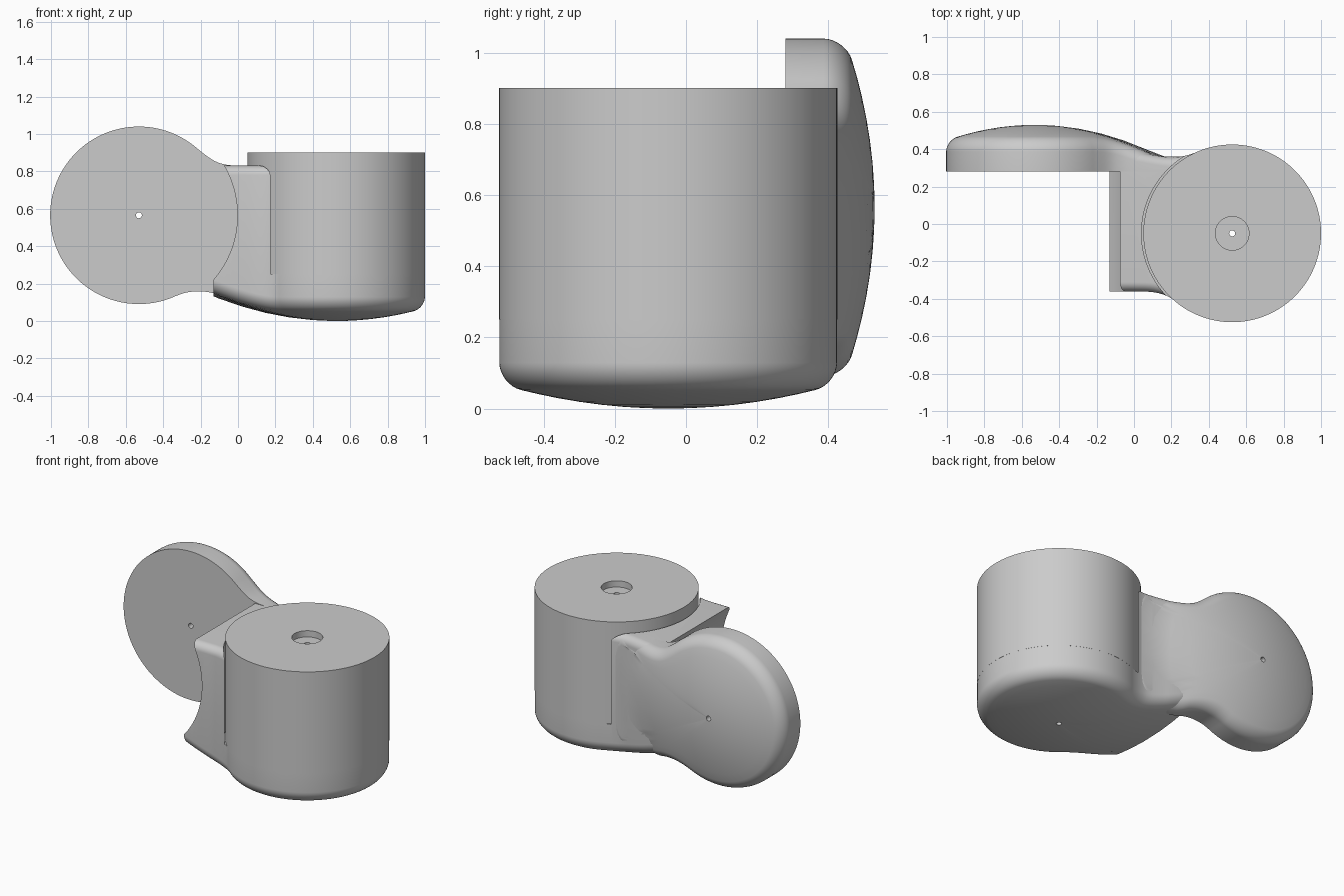
import bpy, bmesh, math
from mathutils import Vector, Matrix

cube = bpy.data.objects.get("Cube")
if cube:
    bpy.data.objects.remove(cube, do_unlink=True)

RADIUS = 0.475
DISC = Vector((-0.53, 0, 0.565))
DRUM = Vector((0.525, -0.05, 0))

grey = bpy.data.materials.new("plain grey")
grey.use_nodes = True
grey.diffuse_color = (0.6, 0.6, 0.6, 1)
grey.node_tree.nodes["Principled BSDF"].inputs["Base Color"].default_value = grey.diffuse_color


def make_object(name, bm):
    bmesh.ops.recalc_face_normals(bm, faces=bm.faces)
    if bm.calc_volume(signed=True) < 0:
        bmesh.ops.reverse_faces(bm, faces=bm.faces)
    mesh = bpy.data.meshes.new(name)
    bm.to_mesh(mesh)
    bm.free()
    mesh.materials.append(grey)
    obj = bpy.data.objects.new(name, mesh)
    bpy.context.collection.objects.link(obj)
    return obj


def cylinder(name, radius, low, high, centre, along_y=False, sides=128):
    bm = bmesh.new()
    bmesh.ops.create_cone(bm, cap_ends=True, segments=sides, radius1=radius,
                          radius2=radius, depth=high - low)
    mid = (low + high) / 2
    if along_y:
        matrix = Matrix.Translation((centre.x, mid, centre.z)) @ Matrix.Rotation(math.pi / 2, 4, "X")
    else:
        matrix = Matrix.Translation((centre.x, centre.y, mid))
    bm.transform(matrix)
    return make_object(name, bm)


def outline(lower, upper):
    """Round pad that flows into a neck, smoothed by corner cutting."""
    start = math.atan2(upper[-1][1], upper[-1][0]) + 0.1
    end = math.atan2(lower[0][1], lower[0][0]) + math.tau - 0.1
    points = [Vector((math.cos(a), math.sin(a))) * RADIUS
              for a in (start + (end - start) * i / 40 for i in range(41))]
    points += [Vector(p) for p in lower + upper]
    for _ in range(2):
        cut = []
        for i, p in enumerate(points):
            q = points[(i + 1) % len(points)]
            cut += [p.lerp(q, 0.25), p.lerp(q, 0.75)]
        points = cut
    return points


def inset(points, distance):
    result = []
    for i, p in enumerate(points):
        t = (points[(i + 1) % len(points)] - points[i - 1]).normalized()
        result.append(p + Vector((-t.y, t.x)) * distance)
    return result


def domed_arm(name, points, place, curve, cap, edge, height, top_edge):
    """Outline with a rounded, domed outer side and a flat inner side."""
    bm = bmesh.new()

    def dome(p):
        return min(p.length_squared / (2 * curve), cap)

    rings = []
    core = inset(points, edge)
    for k in (0.15, 0.3, 0.45, 0.6, 0.75, 0.88):
        rings.append([(p * k, dome(p * k)) for p in core])
    for i in range(9):
        a = math.pi / 2 * i / 8
        ring = inset(points, edge * (1 - math.sin(a)))
        rings.append([(p, dome(p) + edge * (1 - math.cos(a))) for p in ring])
    if top_edge:
        for i in range(9):
            a = math.pi / 2 * i / 8
            ring = inset(points, top_edge * (1 - math.cos(a)))
            rings.append([(p, height - top_edge * (1 - math.sin(a))) for p in ring])
    else:
        rings.append([(p, height) for p in points])
    rows = [[bm.verts.new(place(p.x, p.y, h)) for p, h in ring] for ring in rings]
    n = len(points)
    for a, b in zip(rows, rows[1:]):
        for i in range(n):
            j = (i + 1) % n
            bm.faces.new((a[i], a[j], b[j], b[i]))
    apex = bm.verts.new(place(0, 0, 0))
    for i in range(n):
        bm.faces.new((apex, rows[0][i], rows[0][(i + 1) % n]))
    bm.faces.new(rows[-1])
    return make_object(name, bm)


def carve(obj, *cutters):
    bpy.context.view_layer.objects.active = obj
    for cutter in cutters:
        mod = obj.modifiers.new("cut", "BOOLEAN")
        mod.operation = "DIFFERENCE"
        mod.solver = "EXACT"
        mod.object = cutter
        bpy.ops.object.modifier_apply(modifier=mod.name)


# Upright disc with its neck, whose end is buried in the base
disc_outline = outline(
    [(0.21, -0.426), (0.26, -0.41), (0.33, -0.405), (0.4, -0.415), (0.47, -0.44),
     (0.6, -0.45), (0.85, -0.43)],
    [(0.85, 0.265), (0.6, 0.265), (0.52, 0.265), (0.46, 0.27), (0.4, 0.29), (0.33, 0.342)])
disc_arm = domed_arm("disc_arm", disc_outline,
                     lambda u, v, h: (DISC.x + u, 0.53 - h, DISC.z + v),
                     1.35, 0.17, 0.06, 0.25, 0)

# Round base with its neck, trimmed square below
base_outline = outline(
    [(0.325, -0.346), (0.37, -0.325), (0.43, -0.312), (0.52, -0.31), (0.64, -0.31), (0.9, -0.31)],
    [(0.9, 0.45), (0.6, 0.45), (0.5, 0.435), (0.42, 0.418), (0.33, 0.405),
     (0.27, 0.41), (0.21, 0.426)])
base_arm = domed_arm("base_arm", base_outline,
                     lambda u, v, h: (DRUM.x - u, DRUM.y + v, h),
                     1.64, 1, 0.06, 0.83, 0.05)

# Drum standing on the base
drum = cylinder("drum", RADIUS, 0.25, 0.9, DRUM)

# Clearances, neck end, recess and pin holes
drum_gap = cylinder("drum_gap_cutter", 0.485, 0.25, 1.2, DRUM)
disc_gap = cylinder("disc_gap_cutter", 0.527, -1, 0.29, DISC, True)
recess = cylinder("recess_cutter", 0.09, 0.86, 1, DRUM, sides=48)
drum_pin = cylinder("drum_pin_cutter", 0.016, -0.5, 1.5, DRUM, sides=24)
disc_pin = cylinder("disc_pin_cutter", 0.016, 0, 1, DISC, True, 24)
bm = bmesh.new()
bmesh.ops.create_cube(bm, size=2)
bm.transform(Matrix.Translation((-1.13, 0, 0.5)))
neck_end = make_object("neck_end_cutter", bm)

carve(disc_arm, drum_gap, disc_pin)
carve(base_arm, neck_end, drum_gap, disc_gap, drum_pin)
carve(drum, recess, drum_pin)
for cutter in (drum_gap, disc_gap, recess, drum_pin, disc_pin, neck_end):
    bpy.data.objects.remove(cutter, do_unlink=True)

# Smooth shading with crisp edges
bpy.ops.object.select_all(action="DESELECT")
for obj in (disc_arm, base_arm, drum):
    obj.select_set(True)
bpy.context.view_layer.objects.active = drum
bpy.ops.object.shade_smooth_by_angle(angle=math.radians(35))
